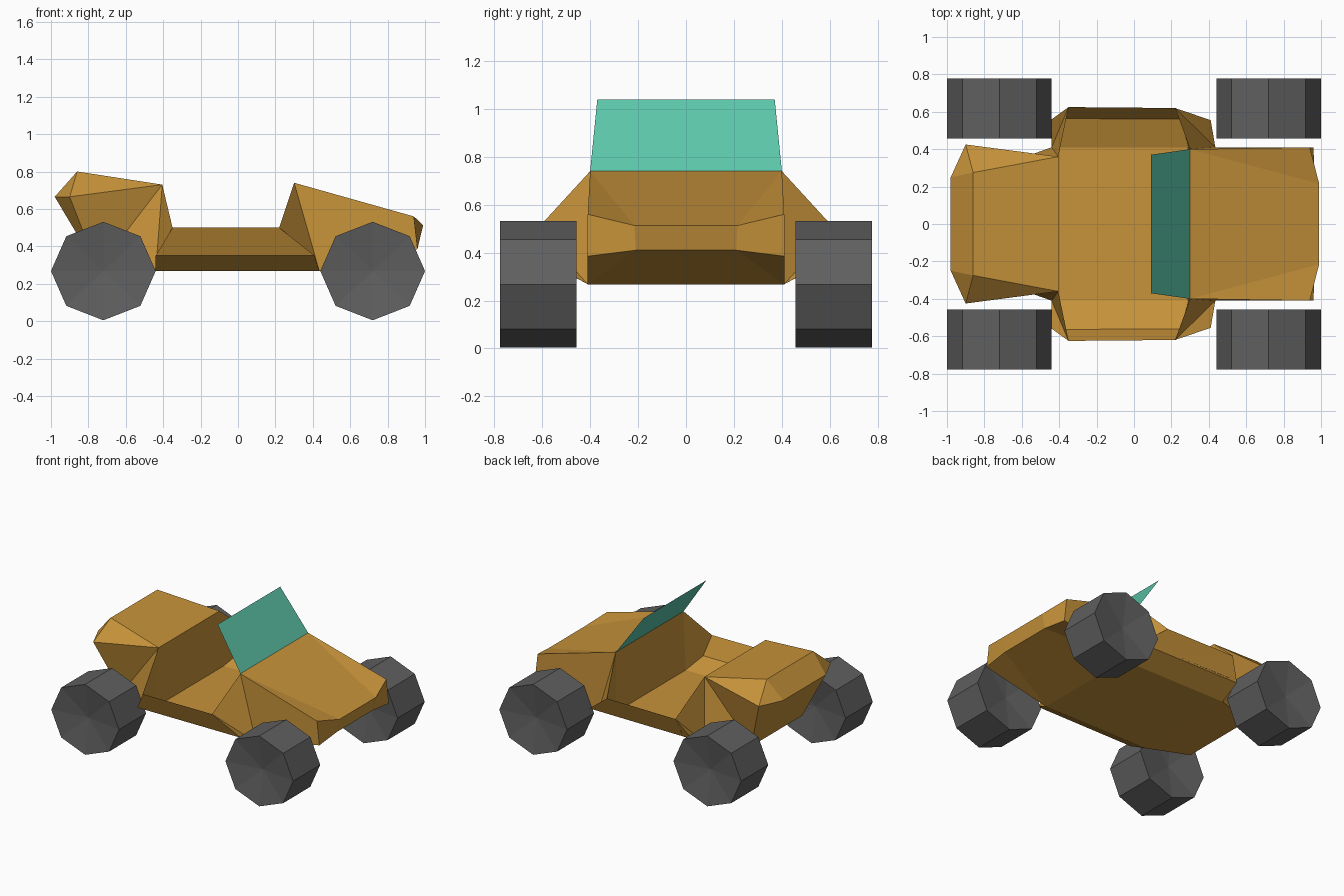
import bpy, bmesh, math
from mathutils import Matrix

cube = bpy.data.objects.get("Cube")
if cube:
    bpy.data.objects.remove(cube, do_unlink=True)


def material(name, rgb, rough=0.8):
    m = bpy.data.materials.new(name)
    m.use_nodes = True
    m.diffuse_color = (*rgb, 1)
    bsdf = m.node_tree.nodes["Principled BSDF"]
    bsdf.inputs["Base Color"].default_value = (*rgb, 1)
    bsdf.inputs["Roughness"].default_value = rough
    return m


ORANGE = material("ochre paint", (0.57, 0.29, 0.042))
GLASS = material("green glass", (0.107, 0.57, 0.40))
RUBBER = material("grey rubber", (0.115, 0.115, 0.115))


def finish(name, bm, mat):
    bmesh.ops.recalc_face_normals(bm, faces=bm.faces)
    me = bpy.data.meshes.new(name)
    bm.to_mesh(me)
    bm.free()
    me.materials.append(mat)
    ob = bpy.data.objects.new(name, me)
    bpy.context.collection.objects.link(ob)
    return ob


# Body shell: corner points of the left half, mirrored in y
points = {
    # tail
    "tail_top": (-0.86, 0.275, 0.80), "bulkhead": (-0.405, 0.36, 0.73),
    "tail_end": (-0.98, 0.25, 0.665), "shoulder": (-0.90, 0.425, 0.665),
    "tail_low": (-0.75, 0.30, 0.28),
    # rear and front ends of the side pod
    "rear_lip": (-0.35, 0.625, 0.50), "rear_mid": (-0.44, 0.56, 0.35),
    "rear_keel": (-0.44, 0.41, 0.268),
    "front_lip": (0.22, 0.62, 0.50), "front_mid": (0.41, 0.555, 0.35),
    "front_keel": (0.435, 0.41, 0.268),
    # cowl and nose
    "cowl": (0.30, 0.40, 0.74), "nose_side": (0.94, 0.41, 0.56),
    "nose_side_low": (0.96, 0.41, 0.385), "nose": (0.99, 0.215, 0.513),
    "nose_low": (0.965, 0.21, 0.41),
    # cockpit tub
    "tub_rear": (-0.37, 0.565, 0.36), "tub_front": (0.25, 0.56, 0.36),
    "floor_rear": (-0.405, 0.41, 0.30), "floor_front": (0.29, 0.41, 0.30),
}
# closed centre ring: each step spans the full width
ring = ["bulkhead", "tail_top", "tail_end", "tail_low", "rear_keel", "front_keel",
        "nose_low", "nose", "cowl", "floor_front", "floor_rear"]
# panels that exist once per side
panels = [
    "tail_top bulkhead shoulder", "tail_top shoulder tail_end",
    "tail_end shoulder tail_low", "shoulder bulkhead tail_low",
    "bulkhead rear_keel tail_low",
    "bulkhead rear_lip rear_keel", "rear_lip rear_mid rear_keel",
    "rear_lip front_lip front_mid rear_mid", "rear_mid front_mid front_keel rear_keel",
    "cowl front_lip front_keel", "front_lip front_mid front_keel",
    "cowl nose_side nose_side_low front_keel", "cowl nose nose_side",
    "nose_side nose nose_low nose_side_low", "front_keel nose_side_low nose_low",
    "rear_lip front_lip tub_front tub_rear", "tub_rear tub_front floor_front floor_rear",
    "bulkhead rear_lip tub_rear floor_rear", "cowl front_lip tub_front floor_front",
]
bm = bmesh.new()
left = {k: bm.verts.new(p) for k, p in points.items()}
right = {k: bm.verts.new((x, -y, z)) for k, (x, y, z) in points.items()}
for a, b in zip(ring, ring[1:] + ring[:1]):
    bm.faces.new((left[a], left[b], right[b], right[a]))
for panel in panels:
    for side in (left, right):
        bm.faces.new([side[k] for k in panel.split()])
finish("body", bm, ORANGE)

# Windshield: a single sheet leaning back from the cowl
bm = bmesh.new()
bm.faces.new([bm.verts.new(p) for p in (
    (0.30, -0.40, 0.74), (0.30, 0.40, 0.74), (0.09, 0.37, 1.04), (0.09, -0.37, 1.04))])
finish("windshield", bm, GLASS)


# Eight-sided wheels with dished caps
def wheel(name, x, y):
    bm = bmesh.new()
    bmesh.ops.create_cone(bm, cap_ends=True, cap_tris=True, segments=8,
                          radius1=0.28, radius2=0.28, depth=0.32)
    for v in bm.verts:
        if v.co.xy.length < 0.01:
            v.co.z *= 0.75
    bm.transform(Matrix.Rotation(math.pi / 2, 4, "X"))
    bm.transform(Matrix.Diagonal((1, 1, 0.94, 1)))
    bm.transform(Matrix.Translation((x, y, 0.268)))
    finish(name, bm, RUBBER)


for end, x in (("front", 0.72), ("rear", -0.72)):
    for side, y in (("left", 0.617), ("right", -0.617)):
        wheel(f"{end}_{side}_wheel", x, y)
